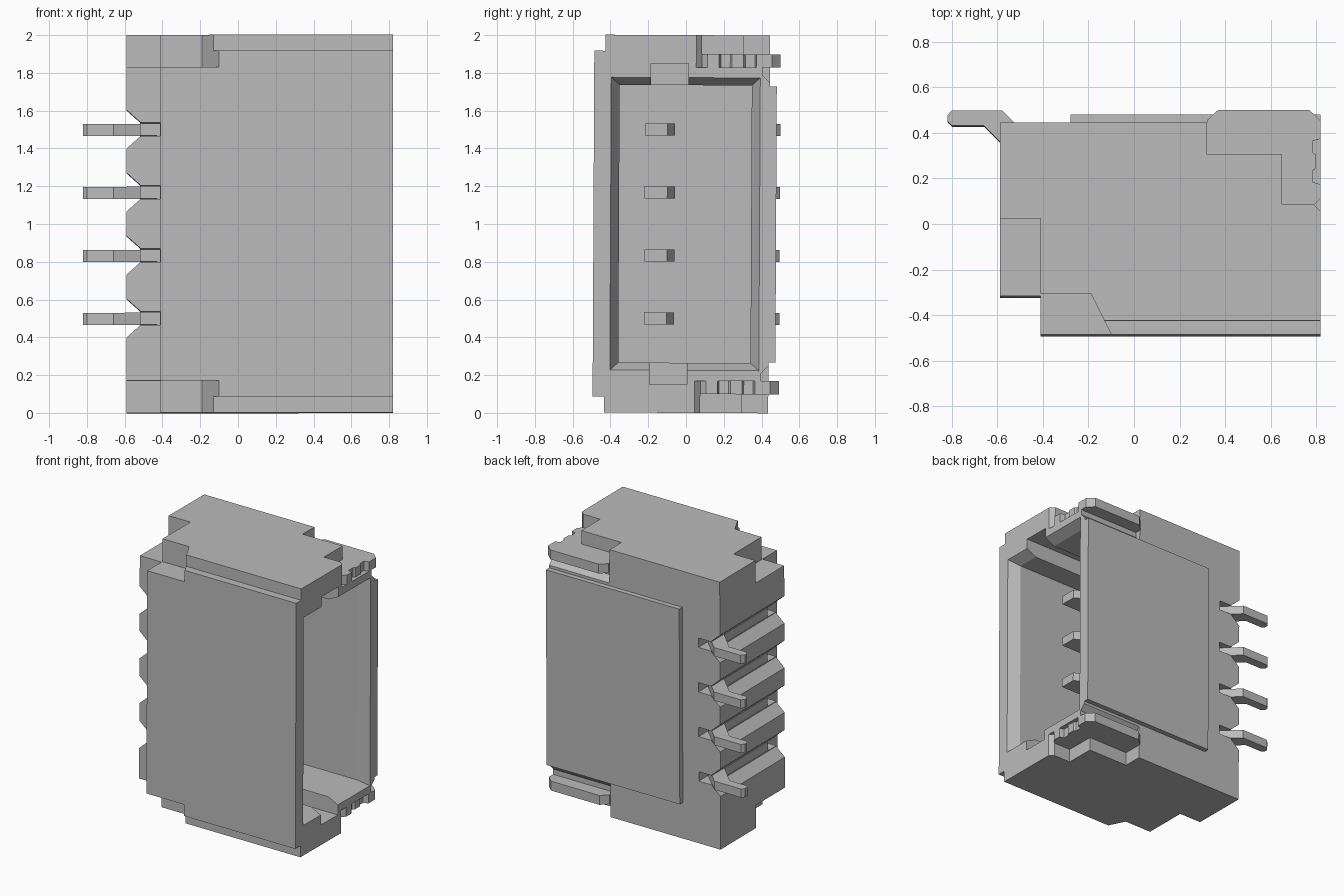
import bpy
import bmesh
from mathutils import Matrix, Vector

cube = bpy.data.objects.get("Cube")
if cube:
    bpy.data.objects.remove(cube, do_unlink=True)

GREY = (0.5, 0.5, 0.5, 1.0)
mat = bpy.data.materials.new("plain grey")
mat.use_nodes = True
mat.diffuse_color = GREY
mat.node_tree.nodes["Principled BSDF"].inputs["Base Color"].default_value = GREY

# The whole part leans back very slightly about its centre
CENTRE = Vector((0, 0, 1))
LEAN = Matrix.Translation(CENTRE) @ Matrix.Rotation(-0.005, 4, "X")


def place(axis, p, d):
    """Point p in the plane across the axis, at distance d along it."""
    if axis == "x":
        return Vector((d, p[0], p[1]))
    if axis == "y":
        return Vector((p[0], d, p[1]))
    return Vector((p[0], p[1], d))


def prism(name, axis, pts, a, b, end_pts=None):
    """Extrude a profile from a to b, optionally tapering to end_pts."""
    bm = bmesh.new()
    start = [bm.verts.new(LEAN @ place(axis, p, a)) for p in pts]
    end = [bm.verts.new(LEAN @ place(axis, p, b)) for p in end_pts or pts]
    bm.faces.new(start)
    bm.faces.new(end[::-1])
    n = len(pts)
    for i in range(n):
        j = (i + 1) % n
        bm.faces.new((start[j], start[i], end[i], end[j]))
    bmesh.ops.recalc_face_normals(bm, faces=bm.faces)
    mesh = bpy.data.meshes.new(name)
    bm.to_mesh(mesh)
    bm.free()
    mesh.materials.append(mat)
    obj = bpy.data.objects.new(name, mesh)
    bpy.context.collection.objects.link(obj)
    return obj


def rect(u0, u1, v0, v1):
    return [(u0, v0), (u1, v0), (u1, v1), (u0, v1)]


def carve(obj, cutters):
    """Subtract the cutters and bake the result."""
    for c in cutters:
        c.hide_render = True
        mod = obj.modifiers.new("cut", "BOOLEAN")
        mod.operation = "DIFFERENCE"
        mod.solver = "EXACT"
        mod.object = c
    graph = bpy.context.evaluated_depsgraph_get()
    mesh = bpy.data.meshes.new_from_object(obj.evaluated_get(graph))
    obj.modifiers.clear()
    obj.data = mesh


PIN_Z = [-0.5, -0.167, 0.167, 0.5]
SIDES = {"top": 1, "bottom": -1}

# Housing block, stepped at the pin end
housing = prism("housing", "z", [(-0.59, 0.44), (-0.59, -0.32), (-0.41, -0.32),
                                 (-0.41, -0.49), (0.82, -0.49), (0.82, 0.44)], -0.83, 0.83)

# Mating cavity with flared mouth
cavity = prism("cavity_cutter", "x", rect(-0.355, 0.345, -0.735, 0.735), -0.3, 0.9)
flare = prism("mouth_cutter", "x", rect(-0.355, 0.345, -0.735, 0.735), 0.74, 0.83,
              rect(-0.405, 0.395, -0.78, 0.78))
key = prism("key_cutter", "x", rect(-0.19, 0.01, -0.85, 0.85), 0.2, 0.9)
cutters = [cavity, flare, key]

# Grooves and slots around each pin
for z in PIN_Z:
    groove = [(-0.61, z - 0.12), (-0.52, z - 0.04), (-0.52, z + 0.04), (-0.61, z + 0.12)]
    cutters.append(prism("groove_cutter", "y", groove, -0.6, 0.6))
    cutters.append(prism("slot_cutter", "y", rect(-0.55, -0.412, z - 0.035, z + 0.035), -0.4, 0.6))

# Relief below each solder tab
for s in SIDES.values():
    relief = [(0.40, s * 0.85), (0.40, s * 0.79), (0.44, s * 0.75), (0.5, s * 0.75), (0.5, s * 0.85)]
    cutters.append(prism("relief_cutter", "x", relief, 0.32, 0.9))
carve(housing, cutters)

# Raised panel on the back wall
prism("back_panel", "z", rect(-0.28, 0.82, 0.438, 0.477), -0.73, 0.73)

# End caps, front lips and solder tabs
CAP = [(-0.59, 0.44), (-0.59, 0.02), (-0.41, 0.02), (-0.41, -0.31), (-0.19, -0.31),
       (-0.13, -0.43), (0.82, -0.43), (0.82, 0.05), (0.79, 0.08), (0.65, 0.08),
       (0.65, 0.30), (0.32, 0.30), (0.32, 0.44)]
LIP = [(-0.13, -0.43), (-0.10, -0.49), (0.82, -0.49), (0.82, -0.43)]
TAB = [(0.32, 0.45), (0.37, 0.497), (0.77, 0.497), (0.82, 0.45), (0.82, 0.37),
       (0.785, 0.36), (0.785, 0.31), (0.80, 0.30), (0.80, 0.24), (0.785, 0.23),
       (0.785, 0.18), (0.82, 0.17), (0.82, 0.11), (0.79, 0.08), (0.65, 0.08),
       (0.65, 0.30), (0.32, 0.30)]
for side, s in SIDES.items():
    cap = prism(side + "_cap", "z", CAP, s * 0.83, s * 1.0)
    carve(cap, [key])
    prism(side + "_front_lip", "z", LIP, s * 0.83, s * 0.915)
    prism(side + "_solder_tab", "z", TAB, s * 0.83, s * 0.90)

# Bent contact pins
PIN = [(-0.82, 0.475), (-0.82, 0.45), (-0.80, 0.43), (-0.66, 0.43), (-0.52, 0.29),
       (-0.52, -0.22), (0.47, -0.22), (0.47, -0.10), (0.40, -0.06), (-0.43, -0.06),
       (-0.43, 0.35), (-0.58, 0.497), (-0.80, 0.497)]
for i, z in enumerate(PIN_Z):
    prism("contact_pin_%d" % (i + 1), "z", PIN, z - 0.032, z + 0.032)

# Remove the cutting helpers
for obj in list(bpy.data.objects):
    if "_cutter" in obj.name:
        bpy.data.objects.remove(obj, do_unlink=True)
